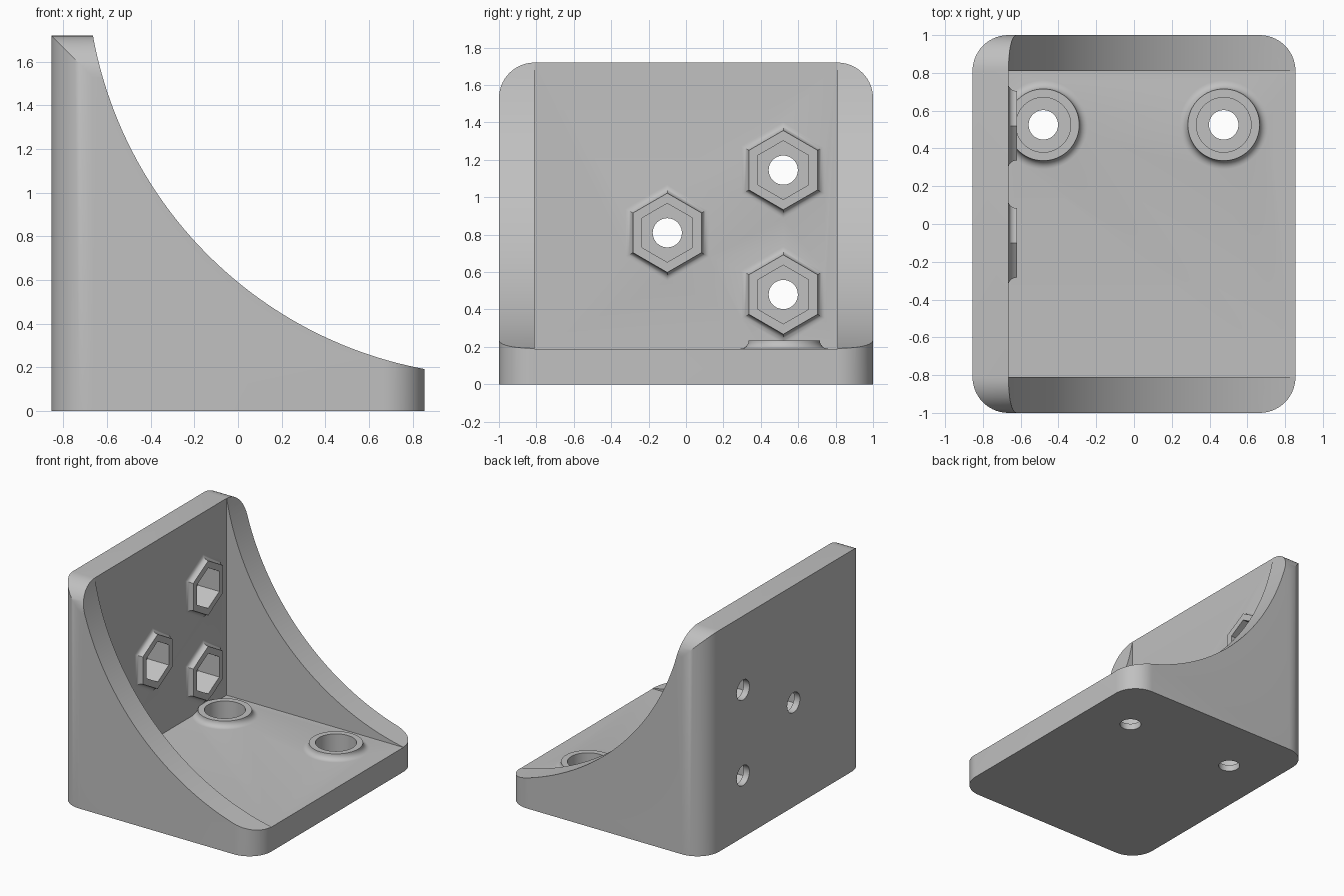
import bpy, bmesh
from math import sin, cos, pi
from mathutils import Vector

cube = bpy.data.objects.get("Cube")
if cube:
    bpy.data.objects.remove(cube)

grey = bpy.data.materials.new("light grey")
grey.use_nodes = True
COLOUR = (0.53, 0.53, 0.53, 1)
grey.diffuse_color = COLOUR
grey.node_tree.nodes["Principled BSDF"].inputs["Base Color"].default_value = COLOUR

HX, HY, TOP = 0.855, 1.0, 1.72      # half length, half width, height
WALL, RAD = 0.19, 0.19              # plate thickness, corner radius
FLOOR, INNER = WALL, WALL - HX      # floor height, inner face of the upright


def loft(name, rings):
    """Closed solid through rings with equal point counts."""
    bm = bmesh.new()
    loops = [[bm.verts.new(p) for p in ring] for ring in rings]
    for a, b in zip(loops, loops[1:]):
        for i in range(len(a)):
            j = (i + 1) % len(a)
            bm.faces.new((a[i], a[j], b[j], b[i]))
    bm.faces.new(loops[0])
    bm.faces.new(loops[-1])
    bmesh.ops.recalc_face_normals(bm, faces=bm.faces)
    mesh = bpy.data.meshes.new(name)
    bm.to_mesh(mesh)
    bm.free()
    mesh.materials.append(grey)
    obj = bpy.data.objects.new(name, mesh)
    bpy.context.collection.objects.link(obj)
    return obj


def arc(cx, cy, r, start, end, n):
    angles = [start + (end - start) * i / n for i in range(n + 1)]
    return [(cx + r * cos(a), cy + r * sin(a)) for a in angles]


def combine(target, tool, operation):
    """Apply a boolean and discard the tool."""
    tool.hide_render = True
    mod = target.modifiers.new(operation, "BOOLEAN")
    mod.operation, mod.object, mod.solver = operation, tool, "EXACT"
    bpy.context.view_layer.objects.active = target
    bpy.ops.object.modifier_apply(modifier=mod.name)
    bpy.data.objects.remove(tool)


def turned(name, centre, axis, sides, profile):
    """Solid of stacked rings (radius, height) along x or z."""
    rings = []
    for r, h in profile:
        ring = []
        for i in range(sides):
            a = 2 * pi * i / sides
            local = (h, r * sin(a), r * cos(a)) if axis == "x" else (r * cos(a), r * sin(a), h)
            ring.append(Vector(centre) + Vector(local))
        rings.append(ring)
    return loft(name, rings)


# Block with rounded upright edges
plan = []
for k, (sx, sy) in enumerate([(1, 1), (-1, 1), (-1, -1), (1, -1)]):
    plan += arc(sx * (HX - RAD), sy * (HY - RAD), RAD, k * pi / 2, (k + 1) * pi / 2, 14)
bracket = loft("bracket", [[(x, y, z) for x, y in plan] for z in (0, TOP)])

# Pocket between the two side gussets
pocket = [(INNER, FLOOR), (2, FLOOR), (2, 3), (INNER, 3)]
combine(bracket, loft("pocket_cutter", [[(x, y, z) for x, z in pocket]
                                       for y in (WALL - HY, HY - WALL)]), "DIFFERENCE")

# Concave sweep along the gusset tops
sweep = arc(1.203, 2.058, 1.898, pi * 0.93, pi * 1.57, 72) + [(2, 3), (INNER, 3)]
combine(bracket, loft("sweep_cutter", [[(x, y, z) for x, z in sweep]
                                      for y in (-2, 2)]), "DIFFERENCE")

# Rounded upper corners of the upright
for side in (-1, 1):
    corner = arc(HY - RAD, TOP - RAD, RAD, 0, pi / 2, 14)
    corner += [(HY - RAD, 2), (2, 2), (2, TOP - RAD)]
    combine(bracket, loft("corner_cutter", [[(x, side * y, z) for y, z in corner]
                                           for x in (-2, 2)]), "DIFFERENCE")

# Raised bosses with filleted feet: round on the floor, hexagonal on the upright
LIFT, DEPTH, HOLE = 0.045, 0.185, 0.078
bosses = [((x, 0.525, FLOOR), "z", 64, 0.19, 0.145) for x in (-0.48, 0.475)]
bosses += [((INNER, y, z), "x", 6, 0.212, 0.157)
           for y, z in ((-0.1, 0.81), (0.52, 1.145), (0.52, 0.48))]
for centre, axis, sides, outer, bore in bosses:
    foot = arc(outer + LIFT, LIFT, LIFT, pi * 1.5, pi, 6)
    profile = [(outer + LIFT, -0.03)] + foot
    combine(bracket, turned("boss", centre, axis, sides, profile), "UNION")

# Recesses and through holes
for centre, axis, sides, outer, bore in bosses:
    recess = [(bore, LIFT - DEPTH), (bore, 0.1)]
    combine(bracket, turned("recess_cutter", centre, axis, sides, recess), "DIFFERENCE")
    hole = [(HOLE, -0.3), (HOLE, 0.1)]
    combine(bracket, turned("hole_cutter", centre, axis, 40, hole), "DIFFERENCE")

bpy.ops.object.select_all(action="DESELECT")
bracket.select_set(True)
bpy.context.view_layer.objects.active = bracket
bpy.ops.object.shade_smooth_by_angle(angle=pi / 7)
